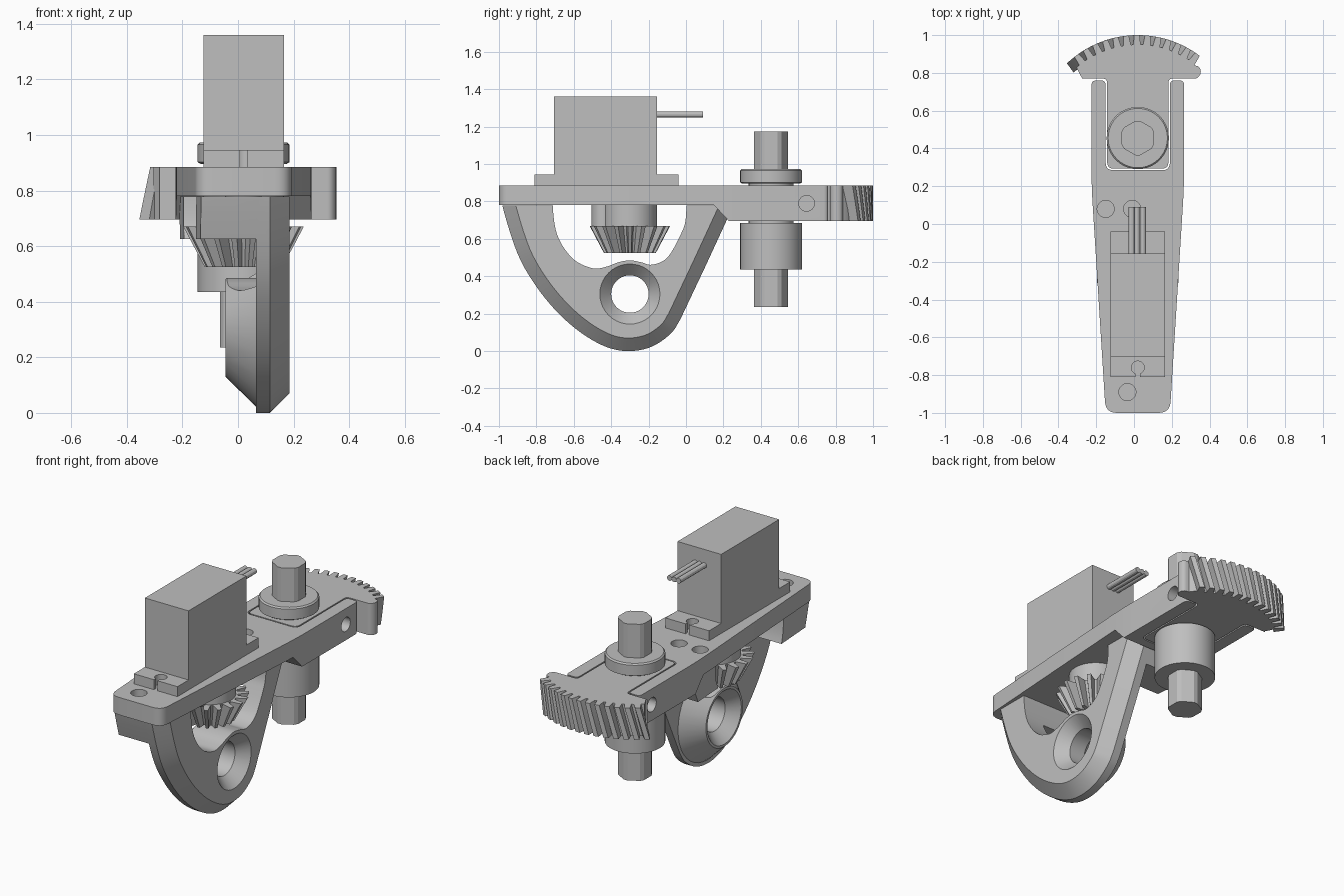
import bpy, bmesh
from math import sin, cos, pi, radians
from mathutils import Vector

if "Cube" in bpy.data.objects:
    bpy.data.objects.remove(bpy.data.objects["Cube"])

grey = bpy.data.materials.new("light grey")
grey.use_nodes = True
GREY = (0.52, 0.52, 0.52, 1)
grey.diffuse_color = GREY
grey.node_tree.nodes["Principled BSDF"].inputs["Base Color"].default_value = GREY

CX = 0.02          # centre line of the arm
SHAFT_Y = 0.455    # pivot shaft
GEAR_Y = -0.3      # drive gear and lower hole


def loft(name, rings):
    """Closed solid through rings with equal point counts."""
    bm = bmesh.new()
    rows = [[bm.verts.new(p) for p in ring] for ring in rings]
    n = len(rows[0])
    for a, b in zip(rows, rows[1:]):
        for i in range(n):
            j = (i + 1) % n
            bm.faces.new((a[i], a[j], b[j], b[i]))
    bm.faces.new(rows[0])
    bm.faces.new(rows[-1])
    bmesh.ops.recalc_face_normals(bm, faces=bm.faces)
    mesh = bpy.data.meshes.new(name)
    bm.to_mesh(mesh)
    bm.free()
    mesh.materials.append(grey)
    ob = bpy.data.objects.new(name, mesh)
    bpy.context.collection.objects.link(ob)
    return ob


def lift(pts, axis, level):
    if axis == "x":
        return [(level, a, b) for a, b in pts]
    if axis == "y":
        return [(a, level, b) for a, b in pts]
    return [(a, b, level) for a, b in pts]


def prism(name, pts, lo, hi, axis="z"):
    return loft(name, [lift(pts, axis, lo), lift(pts, axis, hi)])


def box(name, x0, x1, y0, y1, z0, z1):
    return prism(name, [(x0, y0), (x1, y0), (x1, y1), (x0, y1)], z0, z1)


def circle(a, b, r, n=40):
    return [(a + r * cos(2 * pi * i / n), b + r * sin(2 * pi * i / n)) for i in range(n)]


def turned(name, a, b, steps, axis="z", n=40):
    """Round part from (level, radius) steps."""
    return loft(name, [lift(circle(a, b, r, n), axis, h) for h, r in steps])


def rounded(corners):
    """Polygon from (x, y, radius) corners."""
    out = []
    for i, (x, y, r) in enumerate(corners):
        p = Vector((x, y))
        if r == 0:
            out.append((x, y))
            continue
        a = p + (Vector(corners[i - 1][:2]) - p).normalized() * r
        b = p + (Vector(corners[(i + 1) % len(corners)][:2]) - p).normalized() * r
        for k in range(7):
            t = k / 6
            out.append(tuple(a.lerp(p, t).lerp(p.lerp(b, t), t)))
    return out


def spline(pts, steps=5):
    """Smooth open curve through the points."""
    v = [Vector(p) for p in pts]
    v = [2 * v[0] - v[1]] + v + [2 * v[-1] - v[-2]]
    out = []
    for p, q, r, s in zip(v, v[1:], v[2:], v[3:]):
        for k in range(steps):
            t = k / steps
            out.append(0.5 * (2 * q + (r - p) * t + (2 * p - 5 * q + 4 * r - s) * t * t
                              + (3 * q - p - 3 * r + s) * t ** 3))
    return [tuple(p) for p in out] + [tuple(v[-2])]


def inset(pts, d):
    """Move a counter-clockwise open curve to its inner side."""
    out = []
    for i, p in enumerate(pts):
        t = Vector(pts[min(i + 1, len(pts) - 1)]) - Vector(pts[max(i - 1, 0)])
        t.normalize()
        out.append((p[0] - t.y * d, p[1] + t.x * d))
    return out


def boolean(ob, other, op="DIFFERENCE"):
    m = ob.modifiers.new("cut", "BOOLEAN")
    m.operation, m.object, m.solver = op, other, "EXACT"
    bpy.context.view_layer.update()
    mesh = bpy.data.meshes.new_from_object(ob.evaluated_get(bpy.context.evaluated_depsgraph_get()))
    ob.modifiers.clear()
    ob.data = mesh
    bpy.data.objects.remove(other)


# Main plate: tapered fork, thicker around the pivot
plate = prism("arm_plate", rounded([
    (-0.15, -1, 0.06), (0.19, -1, 0.06), (0.265, 0.2, 0.1), (0.265, 0.76, 0.025),
    (0.19, 0.76, 0.025), (0.19, 0.285, 0.04), (-0.15, 0.285, 0.04), (-0.15, 0.76, 0.025),
    (-0.225, 0.76, 0.025), (-0.225, 0.2, 0.1)]), 0.695, 0.885)
boolean(plate, prism("step", [(-1.2, 0.5), (0.23, 0.5), (0.23, 0.695), (0.15, 0.78), (-1.2, 0.78)],
                     -0.5, 0.5, "x"))
for x, y in ((-0.15, 0.08), (-0.01, 0.08), (-0.035, -0.89)):
    boolean(plate, turned("hole", x, y, [(0.5, 0.045), (1, 0.045)]))
boolean(plate, turned("pin_hole", 0.645, 0.79, [(-0.5, 0.042), (0.5, 0.042)], "x"))

# Curved bracket below the plate
outer = spline([(-1.0, 0.9), (-0.98, 0.77), (-0.9, 0.52), (-0.8, 0.345), (-0.68, 0.2), (-0.55, 0.09),
                (-0.42, 0.02), (-0.3, 0), (-0.18, 0.025), (-0.08, 0.095), (-0.03, 0.17)])
outer += [(0.1, 0.445), (0.31, 0.9)]
bracket = loft("hanging_bracket", [lift(outer, "x", 0.065), lift(outer, "x", 0.115),
                                   lift(inset(outer, 0.07), "x", 0.185)])
blocks = prism("end_blocks", outer, -0.3, 0.1, "x")
boolean(blocks, prism("taper", [(-0.125, -1.1), (0.4, -1.1), (0.4, 0.4), (-0.222, 0.4)], 0.625, 1.2),
        "INTERSECT")
boolean(bracket, blocks, "UNION")
boolean(bracket, turned("boss", GEAR_Y, 0.305, [(-0.045, 0.175), (0.065, 0.283), (0.1, 0.283)], "x"),
        "UNION")
window = spline([(-0.71, 0.95), (-0.71, 0.74), (-0.68, 0.6), (-0.6, 0.49), (-0.5, 0.443), (-0.43, 0.45),
                 (-0.36, 0.475), (-0.3, 0.485), (-0.24, 0.475), (-0.18, 0.462), (-0.1, 0.5),
                 (-0.03, 0.62), (0, 0.72), (0, 0.95)])
boolean(bracket, prism("window", window, -0.5, 0.5, "x"))
boolean(bracket, prism("top_trim", [(-1.2, -0.2), (0.4, -0.2), (0.4, 0.53), (0.152, 0.778), (-1.2, 0.778)],
                       -0.6, 0.6, "x"), "INTERSECT")
boolean(bracket, turned("countersunk_hole", GEAR_Y, 0.305,
                        [(-0.055, 0.17), (0.02, 0.1), (0.12, 0.1), (0.195, 0.17)], "x"))

# Servo motor with mounting ears and cable
box("servo_body", -0.125, 0.165, -0.705, -0.155, 0.885, 1.36)
ears = box("servo_ears", -0.125, 0.165, -0.81, -0.04, 0.885, 0.945)
for y, edge in ((-0.76, -0.83), (-0.09, -0.02)):
    boolean(ears, turned("screw_hole", CX, y, [(0.8, 0.034), (1, 0.034)]))
    boolean(ears, box("slot", CX - 0.012, CX + 0.012, min(y, edge), max(y, edge), 0.8, 1))
for i in range(3):
    turned("cable_wire", -0.013 + 0.03 * i, 1.265, [(-0.16, 0.016), (0.09, 0.016)], "y", 12)

# Servo output and bevel gear
turned("servo_output_housing", CX, GEAR_Y, [(0.66, 0.145), (0.79, 0.145)])
turned("servo_idler_housing", CX, GEAR_Y - 0.14, [(0.67, 0.065), (0.79, 0.065)])


def star(root, tip, n=18):
    pts = []
    for i in range(n):
        for t, r in ((-0.36, root), (-0.15, tip), (0.15, tip), (0.36, root)):
            a = 2 * pi * (i + t) / n
            pts.append((CX + r * cos(a), GEAR_Y + r * sin(a)))
    return pts


loft("bevel_gear", [lift(star(0.1, 0.14), "z", 0.525), lift(star(0.155, 0.217), "z", 0.67)])

# Pivot shaft with flattened hexagon corners, and its collars
hexagon = []
for i in range(6):
    for t in (-7.75, 7.75):
        a = radians(90 + 60 * i + t)
        hexagon.append((CX + 0.092 * cos(a), SHAFT_Y + 0.092 * sin(a)))
prism("pivot_shaft", hexagon, 0.235, 1.175)
turned("upper_collar", CX, SHAFT_Y, [(0.88, 0.12), (0.896, 0.12), (0.896, 0.155), (0.902, 0.165),
                                     (0.965, 0.165), (0.973, 0.157)])
turned("lower_collar", CX, SHAFT_Y, [(0.435, 0.165), (0.685, 0.165), (0.685, 0.12), (0.7, 0.12)])


# Toothed sector: tongue in the fork plus helical teeth
def polar(deg, r):
    return (CX + r * sin(radians(deg)), SHAFT_Y + r * cos(radians(deg)))


rim = [polar(34 - 2.5 * i, 0.495) for i in range(31)]
tongue = rounded([(-0.29, 0.77, 0.015), (-0.142, 0.77, 0.025), (-0.142, 0.293, 0.035),
                  (0.182, 0.293, 0.035), (0.182, 0.77, 0.025), (0.335, 0.77, 0.015),
                  (0.358, 0.8, 0.02), (0.345, 0.835, 0.015), (0.315, 0.84, 0)])
prism("sector_body", rim + tongue, 0.695, 0.885)
for i in range(13):
    rings = []
    for k in range(4):
        mid = -36.5 + 6 * i - 5.5 * (1 - k / 3)
        rings.append(lift([polar(mid - 2.4, 0.485), polar(mid - 1.5, 0.545), polar(mid + 1.5, 0.545),
                           polar(mid + 2.4, 0.485)], "z", 0.695 + 0.19 * k / 3))
    loft("sector_tooth", rings)

# Smooth the curved walls, keep edges crisp
for ob in bpy.data.objects:
    ob.select_set(ob.type == "MESH")
bpy.context.view_layer.objects.active = plate
bpy.ops.object.shade_smooth_by_angle(angle=radians(25))
